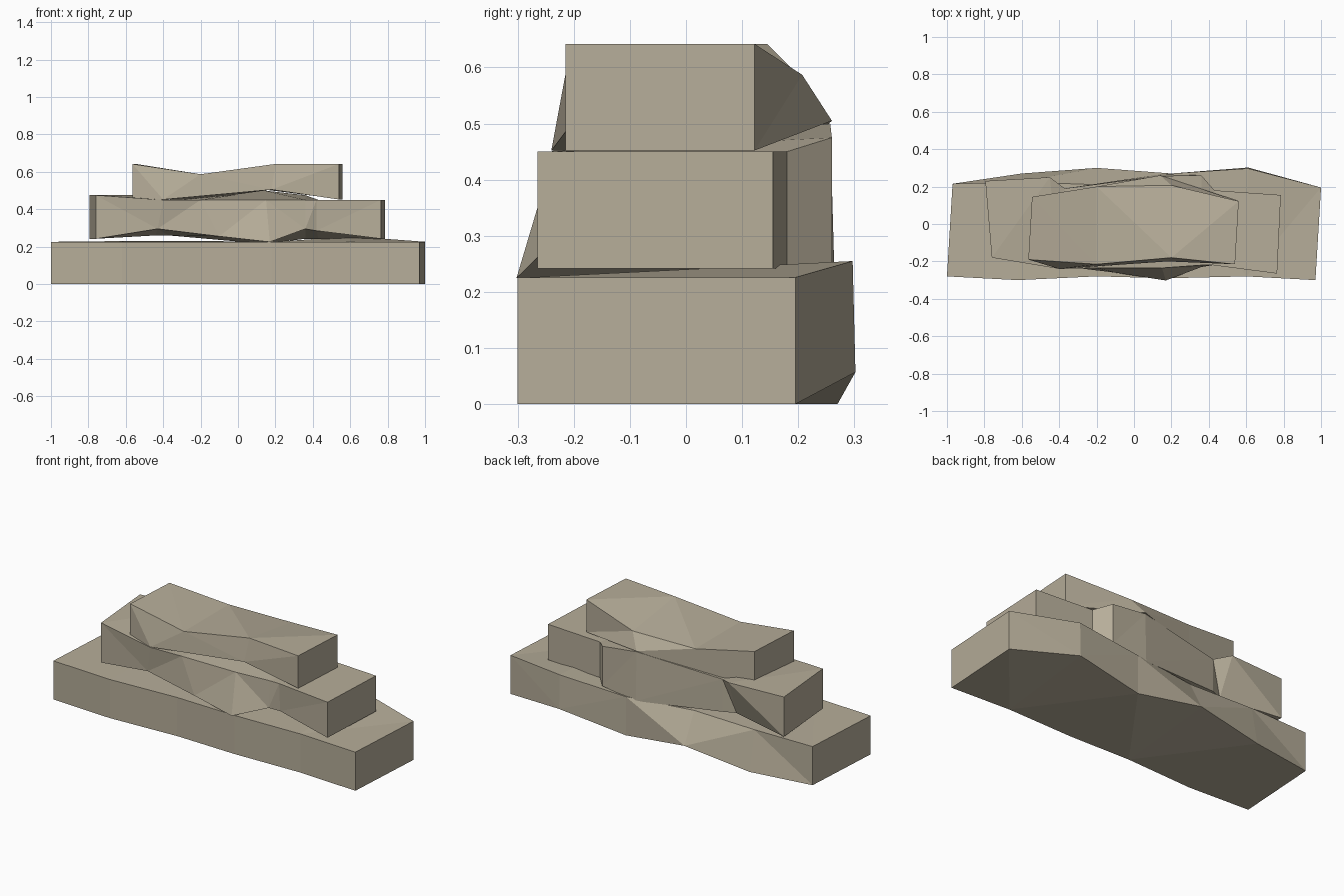
import bpy, bmesh

if "Cube" in bpy.data.objects:
    bpy.data.objects.remove(bpy.data.objects["Cube"])

# corner order in every cross-section: front-bottom, front-top, back-top, back-bottom
FB, FT, BT, BB = range(4)

stone = bpy.data.materials.new("stone")
stone.diffuse_color = (.47, .42, .32, 1)
stone.use_nodes = True
stone.node_tree.nodes["Principled BSDF"].inputs["Base Color"].default_value = stone.diffuse_color


def slab(name, plan, z0, z1, tweaks):
    """Loft a rough stone slab along x.
    plan: (front x, front y, back x, back y) per station;
    tweaks: {(station, corner): chipped position}."""
    bm = bmesh.new()
    rings = []
    for i, (xf, yf, xb, yb) in enumerate(plan):
        ring = [(xf, yf, z0), (xf, yf, z1), (xb, yb, z1), (xb, yb, z0)]
        rings.append([bm.verts.new(tweaks.get((i, k), p)) for k, p in enumerate(ring)])
    for a, b in zip(rings, rings[1:]):
        for k in range(4):
            n = (k + 1) % 4
            bm.faces.new((a[k], a[n], b[n], b[k]))
    bm.faces.new(rings[0])
    bm.faces.new(rings[-1][::-1])
    bmesh.ops.triangulate(bm, faces=bm.faces[:])
    bmesh.ops.recalc_face_normals(bm, faces=bm.faces[:])
    mesh = bpy.data.meshes.new(name)
    bm.to_mesh(mesh)
    bm.free()
    mesh.materials.append(stone)
    obj = bpy.data.objects.new(name, mesh)
    bpy.context.collection.objects.link(obj)
    return obj


# wide base slab
slab("lower_slab",
     [(-1, -.28, -.97, .215), (-.62, -.30, -.6, .27), (-.2, -.28, -.2, .3),
      (.18, -.29, .2, .27), (.6, -.28, .61, .27), (.97, -.30, 1, .195)],
     0, .226,
     {(1, BT): (-.6, .225, .23),
      (2, BT): (-.2, .21, .23), (2, BB): (-.2, .30, .057),
      (4, BT): (.61, .297, .255), (4, BB): (.61, .302, .057)})

# chipped middle slab
slab("middle_slab",
     [(-.76, -.18, -.795, .23), (-.4, -.24, -.45, .25), (-.2, -.235, -.37, .19),
      (.15, -.235, .05, .2), (.36, -.22, .36, .26), (.42, -.22, .43, .18),
      (.765, -.265, .785, .155)],
     .242, .45,
     {(0, FT): (-.76, -.18, .475), (0, BT): (-.795, .23, .475),
      (1, FB): (-.43, -.22, .295), (1, BT): (-.45, .25, .475), (1, BB): (-.44, .16, .26),
      (2, FB): (-.1, -.26, .255), (2, BB): (-.37, .19, .26),
      (3, FB): (.17, -.302, .225), (3, BT): (.14, .257, .5), (3, BB): (.14, .265, .215),
      (4, FB): (.36, -.23, .295), (4, BT): (.36, .26, .475),
      (5, FB): (.42, -.21, .285)})

# short top slab
slab("upper_slab",
     [(-.565, -.19, -.545, .145), (-.2, -.215, -.2, .2),
      (.2, -.18, .2, .205), (.54, -.215, .56, .122)],
     .452, .642,
     {(1, FT): (-.2, -.215, .587), (1, BT): (-.2, .2, .587), (1, FB): (-.4, -.24, .452),
      (2, BT): (.2, .207, .587), (2, FB): (.18, -.2, .505), (2, BB): (.14, .26, .505)})
